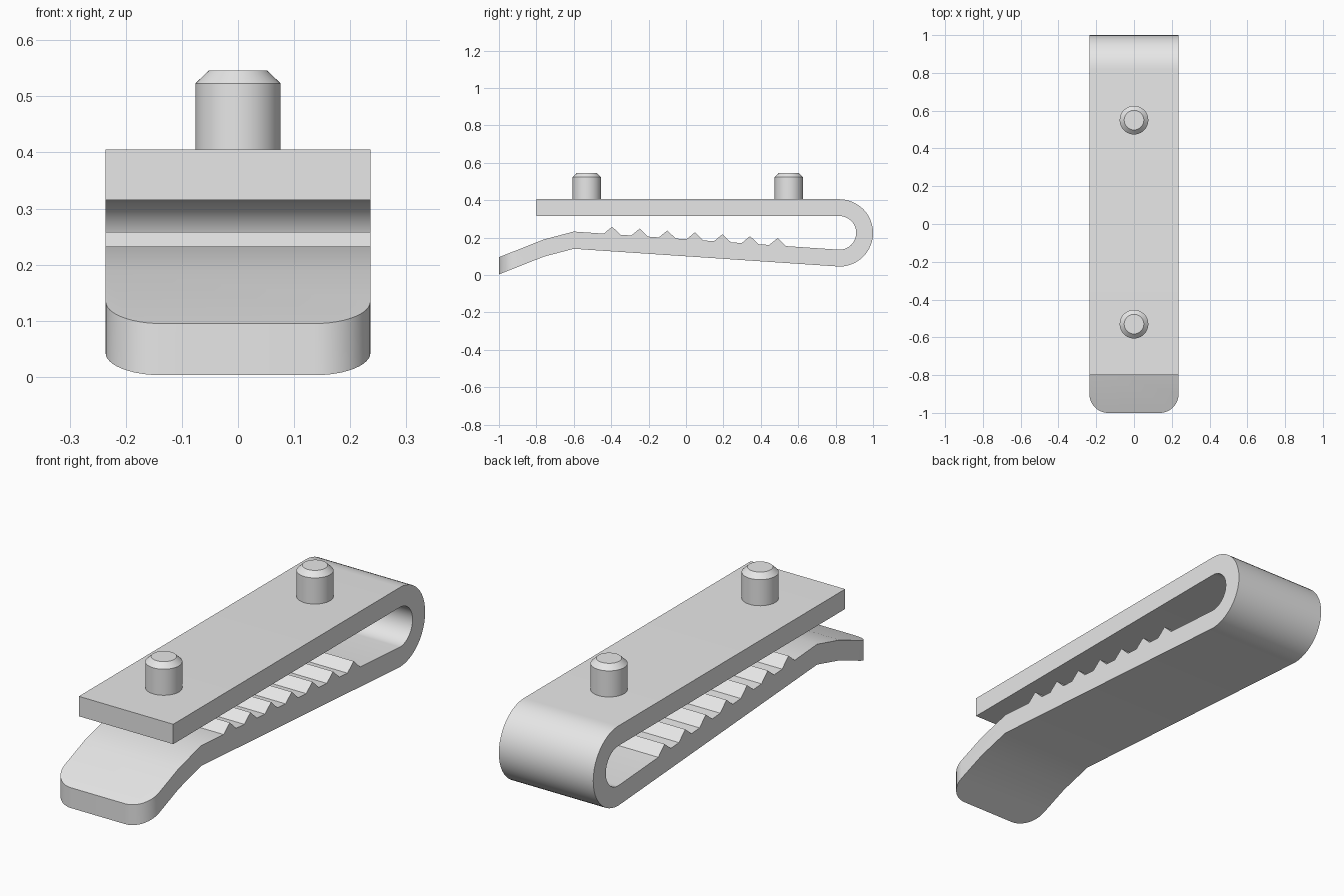
import bpy, bmesh, math
from mathutils import Vector

cube = bpy.data.objects.get("Cube")
if cube:
    bpy.data.objects.remove(cube)

HALF_WIDTH = 0.236
BEND_Y, BEND_Z = 0.82, 0.225
OUTER_R, INNER_R = 0.18, 0.09
TOP_Z = BEND_Z + OUTER_R

grey = bpy.data.materials.new("light grey")
grey.use_nodes = True
grey.diffuse_color = (0.8, 0.8, 0.8, 1)
grey.node_tree.nodes["Principled BSDF"].inputs["Base Color"].default_value = grey.diffuse_color


def add_object(name, bm):
    bmesh.ops.recalc_face_normals(bm, faces=bm.faces)
    mesh = bpy.data.meshes.new(name)
    bm.to_mesh(mesh)
    bm.free()
    mesh.materials.append(grey)
    obj = bpy.data.objects.new(name, mesh)
    bpy.context.collection.objects.link(obj)
    bpy.ops.object.select_all(action='DESELECT')
    bpy.context.view_layer.objects.active = obj
    obj.select_set(True)
    bpy.ops.object.shade_smooth_by_angle(angle=math.radians(22))
    return obj


def arc(radius, steps=24):
    """Half circle from the top of the bend round the back to its bottom."""
    angles = [math.pi * (0.5 - i / steps) for i in range(steps + 1)]
    return [(BEND_Y + radius * math.cos(a), BEND_Z + radius * math.sin(a)) for a in angles]


def jaw_z(y):
    """Height of the sloping jaw under the teeth."""
    return 0.232 - 0.0685 * (y + 0.6)


# Side profile: top plate, outer bend, lower arm, lip, toothed jaw, inner bend
profile = [(-0.8, TOP_Z)] + arc(OUTER_R)
profile += [(-0.6, 0.14), (-0.76, 0.098), (-1, 0.003)]
profile += [(-1, 0.095), (-0.76, 0.19), (-0.6, 0.232)]
for i in range(7):
    peak = -0.395 + i * 0.1475
    profile += [(peak - 0.045, jaw_z(peak - 0.045)),
                (peak, jaw_z(peak) + 0.04),
                (peak + 0.045, jaw_z(peak + 0.045))]
profile += arc(INNER_R)[::-1]
profile += [(-0.8, BEND_Z + INNER_R)]

# Clip body: the profile extruded across the width
bm = bmesh.new()
side = bm.faces.new([bm.verts.new((-HALF_WIDTH, y, z)) for y, z in profile])
extruded = bmesh.ops.extrude_face_region(bm, geom=[side])
moved = [g for g in extruded["geom"] if isinstance(g, bmesh.types.BMVert)]
bmesh.ops.translate(bm, verts=moved, vec=Vector((2 * HALF_WIDTH, 0, 0)))

# Rounded corners on the lip
corners = [e for e in bm.edges
           if all(v.co.y < -0.99 for v in e.verts)
           and abs(e.verts[0].co.x - e.verts[1].co.x) < 0.001]
bmesh.ops.bevel(bm, geom=corners, offset=0.1, segments=12, profile=0.5, affect='EDGES')
add_object("clip_body", bm)


# Pins: lathed posts with a chamfered top
def add_pin(name, y):
    bm = bmesh.new()
    outline = [(0.076, TOP_Z - 0.02), (0.076, 0.523), (0.052, 0.546)]
    n = 40
    rings = [[bm.verts.new((r * math.cos(2 * math.pi * k / n),
                            y + r * math.sin(2 * math.pi * k / n), z))
              for k in range(n)] for r, z in outline]
    for low, high in zip(rings, rings[1:]):
        for k in range(n):
            m = (k + 1) % n
            bm.faces.new((low[k], low[m], high[m], high[k]))
    bm.faces.new(rings[0][::-1])
    bm.faces.new(rings[-1])
    add_object(name, bm)


add_pin("front_pin", -0.53)
add_pin("rear_pin", 0.55)
